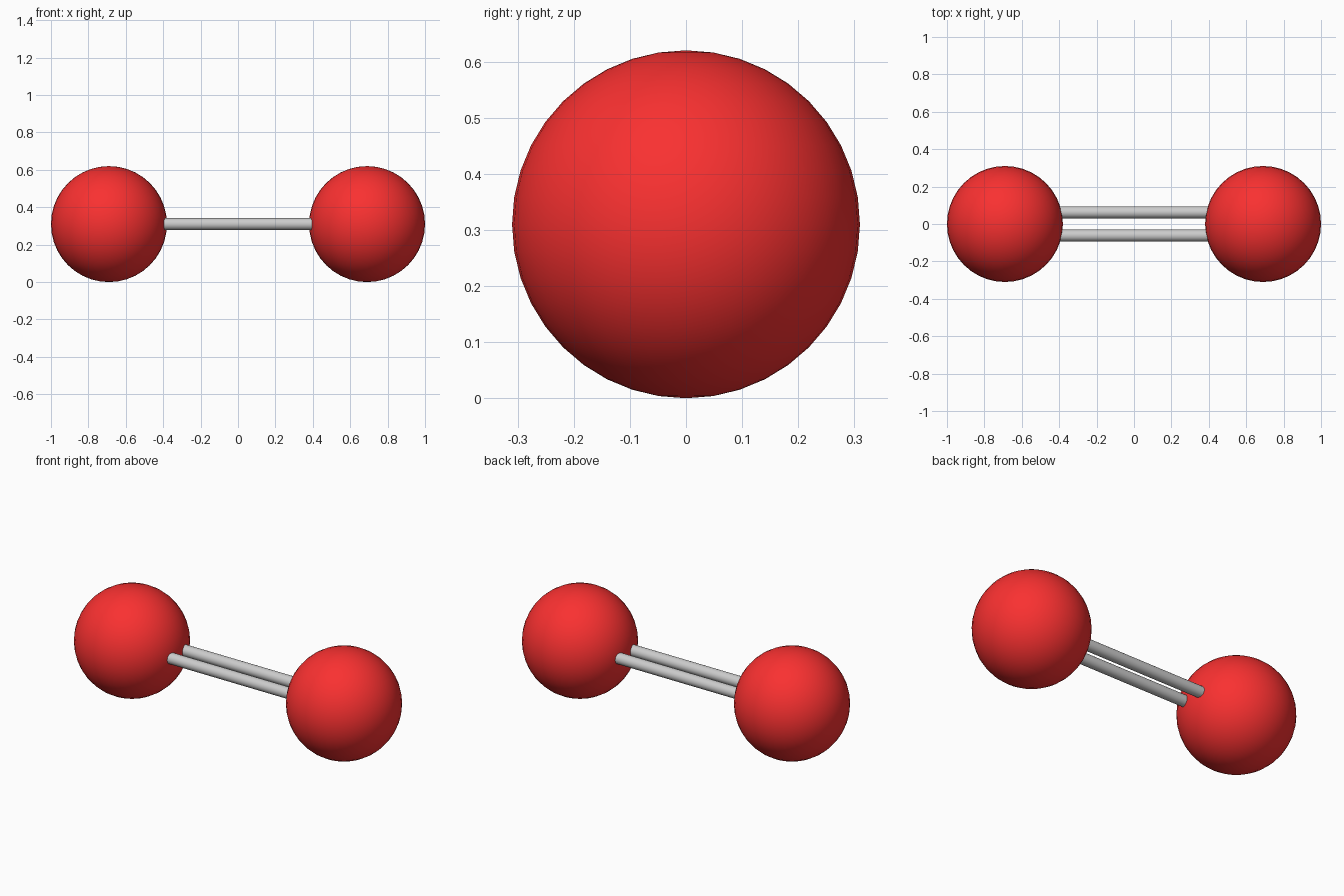
import bpy
from math import pi

if "Cube" in bpy.data.objects:
    bpy.data.objects.remove(bpy.data.objects["Cube"])

R, ATOM_X = 0.31, 0.69
BOND_R, BOND_Y = 0.032, 0.062

red = bpy.data.materials.new("red")
red.diffuse_color = (0.95, 0.03, 0.03, 1)
red.use_nodes = True
red.node_tree.nodes["Principled BSDF"].inputs["Base Color"].default_value = red.diffuse_color


def smooth(name):
    obj = bpy.context.object
    obj.name = name
    bpy.ops.object.shade_smooth_by_angle()
    return obj


for side, s in (("left", -1), ("right", 1)):
    # Red atom ball at each end
    bpy.ops.mesh.primitive_uv_sphere_add(segments=40, ring_count=20, radius=R,
                                         location=(s * ATOM_X, 0, R))
    smooth(side + "_atom").data.materials.append(red)

for side, s in (("front", -1), ("back", 1)):
    # One of the two parallel bond rods, sunk into both atoms
    bpy.ops.mesh.primitive_cylinder_add(vertices=32, radius=BOND_R, depth=2 * ATOM_X,
                                        location=(0, s * BOND_Y, R),
                                        rotation=(0, pi / 2, 0))
    smooth(side + "_bond")
